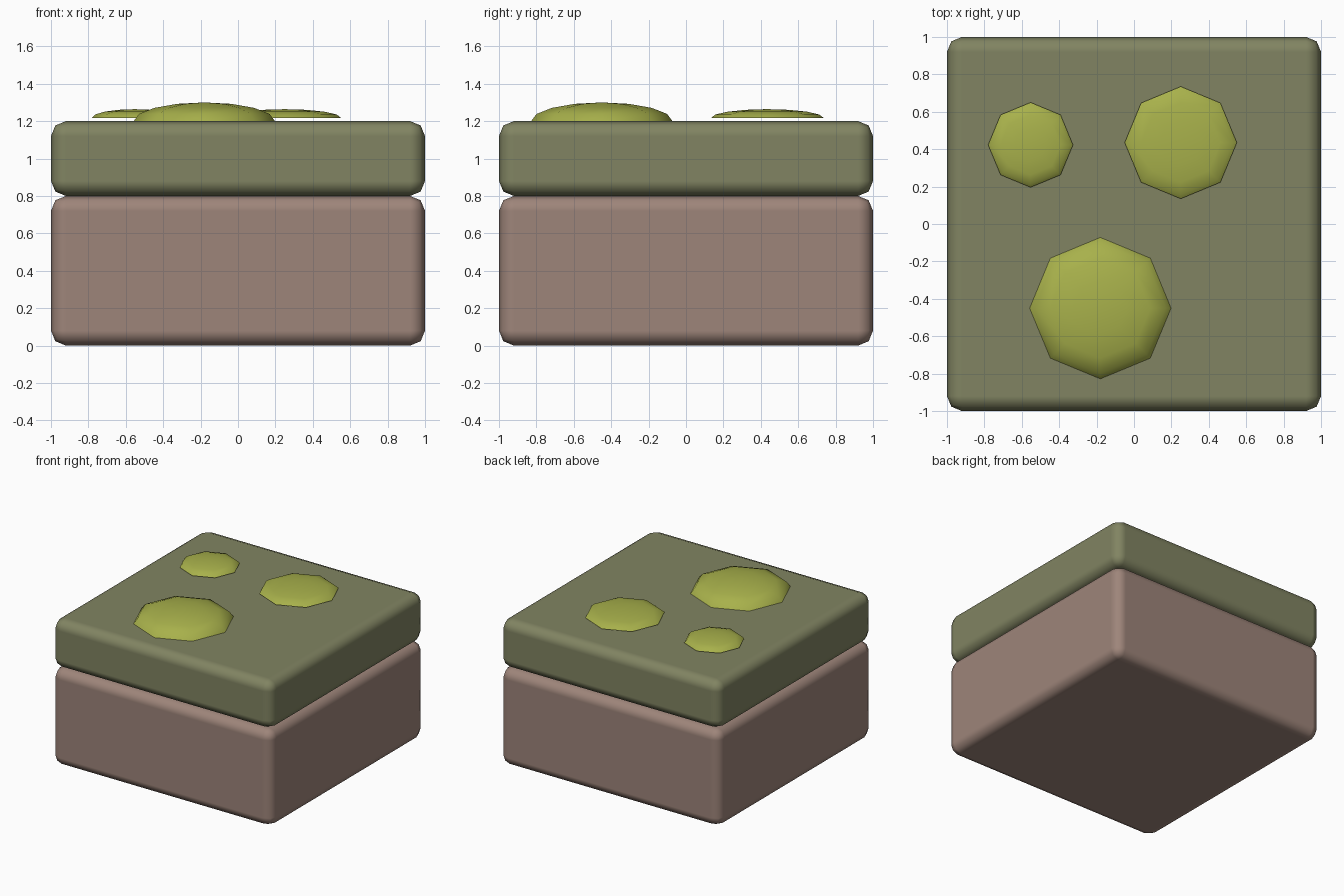
import bpy, bmesh, math

if "Cube" in bpy.data.objects:
    bpy.data.objects.remove(bpy.data.objects["Cube"])


def srgb(r, g, b):
    f = lambda c: c / 12.92 if c <= 0.04045 else ((c + 0.055) / 1.055) ** 2.4
    return (f(r / 255), f(g / 255), f(b / 255), 1)


def material(name, color):
    m = bpy.data.materials.new(name)
    m.diffuse_color = color
    m.use_nodes = True
    m.node_tree.nodes["Principled BSDF"].inputs["Base Color"].default_value = m.diffuse_color
    return m


earth = material("earth_brown", srgb(158, 133, 122))
moss = material("moss_green", srgb(129, 132, 98))
tuft = material("tuft_green", srgb(168, 177, 75))


def add_object(name, bm, mat):
    for f in bm.faces:
        f.smooth = True
    mesh = bpy.data.meshes.new(name)
    bm.to_mesh(mesh)
    bm.free()
    mesh.materials.append(mat)
    obj = bpy.data.objects.new(name, mesh)
    bpy.context.collection.objects.link(obj)
    return obj


def slab(name, z0, z1, mat):
    # Square block with rounded edges and flat-looking sides
    bm = bmesh.new()
    bmesh.ops.create_cube(bm, size=2)
    for v in bm.verts:
        v.co.z = z1 if v.co.z > 0 else z0
    obj = add_object(name, bm, mat)
    bev = obj.modifiers.new("rounded_edges", 'BEVEL')
    bev.width = 0.08
    bev.segments = 2
    bev.harden_normals = True


def dome(name, x, y, z, radius, height, mat):
    # Upper half of an eight-sided squashed sphere, open underneath
    bm = bmesh.new()
    rings = []
    for i in range(4):
        a = i * math.pi / 8
        rings.append([bm.verts.new((x + radius * math.cos(a) * math.cos(k * math.pi / 4),
                                    y + radius * math.cos(a) * math.sin(k * math.pi / 4),
                                    z + height * math.sin(a))) for k in range(8)])
    top = bm.verts.new((x, y, z + height))
    for k in range(8):
        n = (k + 1) % 8
        for low, high in zip(rings, rings[1:]):
            bm.faces.new((low[k], low[n], high[n], high[k]))
        bm.faces.new((rings[-1][k], rings[-1][n], top))
    add_object(name, bm, mat)


# Ground block layers
slab("earth_block", 0.0, 0.8, earth)
slab("moss_layer", 0.8, 1.2, moss)

# Moss tufts on top
dome("large_tuft", -0.18, -0.45, 1.2, 0.378, 0.10, tuft)
dome("medium_tuft", 0.25, 0.435, 1.218, 0.30, 0.046, tuft)
dome("small_tuft", -0.553, 0.423, 1.218, 0.227, 0.046, tuft)
